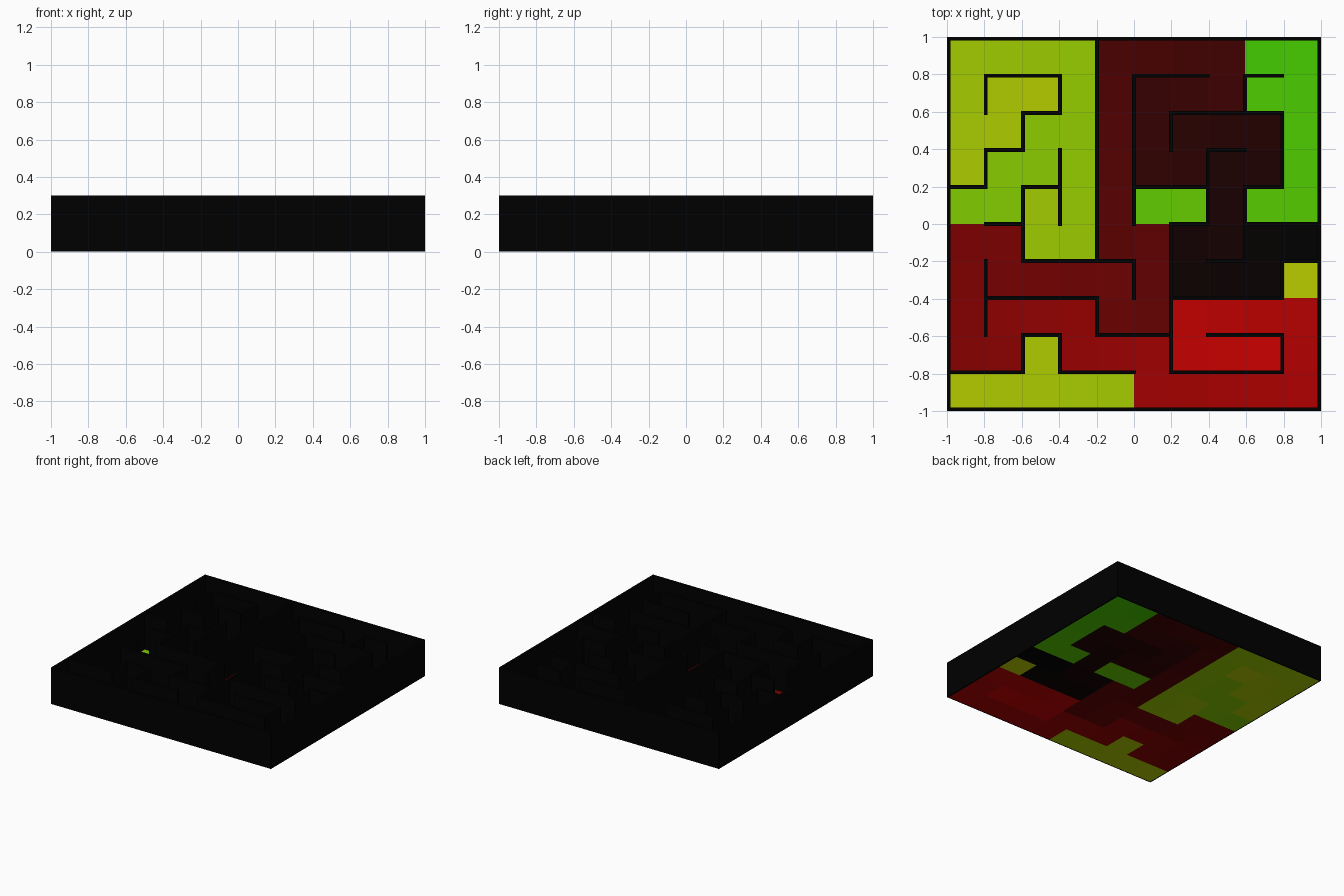
import bpy, bmesh

if "Cube" in bpy.data.objects:
    bpy.data.objects.remove(bpy.data.objects["Cube"])

N, T, H = 10, 0.02, 0.3          # cells per side, wall thickness, wall height
P = (2 - T) / N                  # cell pitch

# Wall runs: grid line -> (start, end) in cell units
ROWS = {0: [(0, 10)], 1: [(0, 2), (3, 5), (6, 9)], 2: [(2, 3), (4, 6), (7, 9)],
        3: [(1, 4), (6, 9)], 4: [(2, 5), (7, 8), (9, 10)], 5: [(1, 2), (6, 7), (8, 10)],
        6: [(0, 1), (2, 3), (5, 7), (8, 9)], 7: [(1, 2), (7, 8)], 8: [(2, 3), (6, 9)],
        9: [(1, 3), (5, 7), (8, 9)], 10: [(0, 10)]}
COLS = {0: [(0, 10)], 1: [(2, 4), (6, 7), (8, 9)], 2: [(1, 2), (4, 6), (7, 8)],
        3: [(1, 2), (5, 7), (8, 9)], 4: [(2, 3), (4, 10)], 5: [(3, 4), (5, 9)],
        6: [(1, 3), (3, 5), (7, 8)], 7: [(5, 7)], 8: [(4, 5), (5, 6), (8, 9)],
        9: [(1, 2), (3, 4), (6, 8)], 10: [(0, 10)]}
START, END = (9, 4), (8, 1)


def at(i):
    return (i - N / 2) * P


def linear(c):
    return c / 12.92 if c <= 0.04045 else ((c + 0.055) / 1.055) ** 2.4


def material(name, rgb):
    m = bpy.data.materials.new(name)
    m.diffuse_color = (*map(linear, rgb), 1)
    m.use_nodes = True
    m.node_tree.nodes["Principled BSDF"].inputs["Base Color"].default_value = m.diffuse_color
    return m


def finish(name, bm, mats):
    me = bpy.data.meshes.new(name)
    bm.to_mesh(me)
    bm.free()
    for m in mats:
        me.materials.append(m)
    ob = bpy.data.objects.new(name, me)
    bpy.context.collection.objects.link(ob)
    return ob


def box(bm, x0, x1, y0, y1, z0, z1):
    vs = bmesh.ops.create_cube(bm, size=1)["verts"]
    for v in vs:
        v.co = (x1 if v.co.x > 0 else x0, y1 if v.co.y > 0 else y0, z1 if v.co.z > 0 else z0)


# Walls, border and interior
wall_mat = material("wall_black", (0, 0, 0))
h = T / 2
inner, border = bmesh.new(), bmesh.new()
blocked = set()
for lines, flip in ((ROWS, False), (COLS, True)):
    for k, runs in lines.items():
        bm = border if k in (0, N) else inner
        for a, b in runs:
            along, across = (at(a) - h, at(b) + h), (at(k) - h, at(k) + h)
            xs, ys = (across, along) if flip else (along, across)
            box(bm, *xs, *ys, 0.001, H)
            for c in range(a, b):
                pair = ((k - 1, c), (k, c)) if flip else ((c, k - 1), (c, k))
                blocked.add(frozenset(pair))
finish("inner_walls", inner, [wall_mat])
finish("border_walls", border, [wall_mat])

# Walking distance of every cell from the start, and the solution path
dist, parent, queue = {START: 0}, {START: None}, [START]
for cell in queue:
    x, y = cell
    for n in ((x + 1, y), (x - 1, y), (x, y + 1), (x, y - 1)):
        if 0 <= n[0] < N and 0 <= n[1] < N and n not in dist and frozenset((cell, n)) not in blocked:
            dist[n], parent[n] = dist[cell] + 1, cell
            queue.append(n)
path, cell = set(), END
while cell:
    path.add(cell)
    cell = parent[cell]

# Floor tiles: red on the path, green to yellow on the dead ends
longest = max(dist.values())
for name, cells in (("path_floor", [c for c in dist if c in path]),
                    ("dead_end_floor", [c for c in dist if c not in path])):
    bm, mats, slots = bmesh.new(), [], {}
    green = 0 if name == "path_floor" else 0.8
    for c in cells:
        d = dist[c]
        if d not in slots:
            slots[d] = len(mats)
            mats.append(material(f"{name}_{d}", (0.8 * d / longest, green, 0)))
        x, y = at(c[0]), at(c[1])
        f = bm.faces.new([bm.verts.new(p) for p in
                          ((x, y, 0), (x + P, y, 0), (x + P, y + P, 0), (x, y + P, 0))])
        f.material_index = slots[d]
    finish(name, bm, mats)
